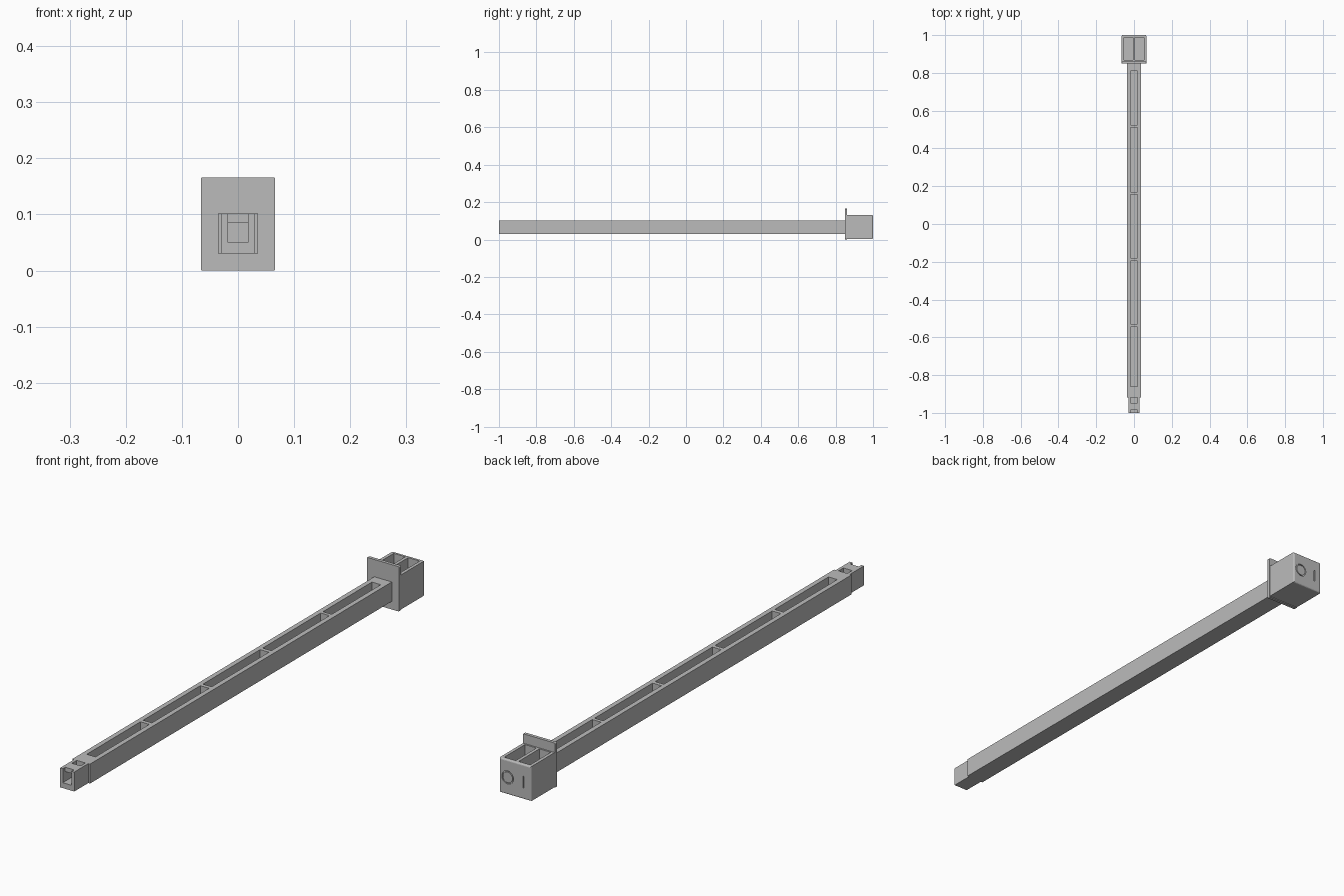
import bpy, bmesh, math
from mathutils import Matrix, Vector

if "Cube" in bpy.data.objects:
    bpy.data.objects.remove(bpy.data.objects["Cube"])

grey = bpy.data.materials.new("plain_grey")
grey.use_nodes = True
COLOUR = (0.5, 0.5, 0.5, 1)
grey.diffuse_color = COLOUR
grey.node_tree.nodes["Principled BSDF"].inputs["Base Color"].default_value = COLOUR


def finish(name, bm):
    mesh = bpy.data.meshes.new(name)
    bm.to_mesh(mesh)
    bm.free()
    mesh.materials.append(grey)
    obj = bpy.data.objects.new(name, mesh)
    bpy.context.collection.objects.link(obj)
    return obj


def box(name, xs, ys, zs, rounded=None, radius=0.0, segments=3):
    """Box between limits; edges accepted by the rule are rounded."""
    bm = bmesh.new()
    bmesh.ops.create_cube(bm, size=1)
    for v in bm.verts:
        v.co = Vector((lim[0] if c < 0 else lim[1]) for c, lim in zip(v.co, (xs, ys, zs)))
    if rounded:
        edges = [e for e in bm.edges if rounded(e)]
        bmesh.ops.bevel(bm, geom=edges, offset=radius, segments=segments,
                        profile=0.5, affect='EDGES')
    return finish(name, bm)


def cut(target, cutter):
    """Subtract the cutter, then discard it."""
    cutter.hide_render = True
    mod = target.modifiers.new("cut", 'BOOLEAN')
    mod.operation, mod.solver, mod.object = 'DIFFERENCE', 'EXACT', cutter
    bpy.context.view_layer.objects.active = target
    bpy.ops.object.modifier_apply(modifier=mod.name)
    bpy.data.objects.remove(cutter)


def ring(name, centre, outer, inner, depth, sides=32):
    """Flat annular solid with its axis along y."""
    bm = bmesh.new()
    rows = []
    for r, y in ((outer, -depth), (outer, depth), (inner, depth), (inner, -depth)):
        rows.append([bm.verts.new(Vector(centre) + Vector((
            r * math.cos(math.tau * i / sides), y, r * math.sin(math.tau * i / sides))))
            for i in range(sides)])
    for k in range(4):
        a, b = rows[k], rows[(k + 1) % 4]
        for i in range(sides):
            j = (i + 1) % sides
            bm.faces.new((a[i], a[j], b[j], b[i]))
    bmesh.ops.recalc_face_normals(bm, faces=bm.faces)
    return finish(name, bm)


LOW, HIGH, FLOOR, OVER = 0.03, 0.102, 0.045, 0.2
SLOT = (-0.018, 0.018)

# Long beam with a row of open pockets
beam = box("beam", (-0.036, 0.036), (-0.918, 0.852), (LOW, HIGH))
for ys in ((-0.86, -0.545), (-0.53, -0.195), (-0.18, 0.155), (0.17, 0.51), (0.523, 0.81)):
    cut(beam, box("pocket_cutter", SLOT, ys, (FLOOR, OVER)))

# Narrower hollow tip with a latch hole and an end notch
tip = box("tip", (-0.029, 0.029), (-1, -0.918), (LOW, HIGH))
cut(tip, box("channel_cutter", SLOT, (-1.1, -0.919), (0.05, 0.086)))
cut(tip, box("notch_cutter", SLOT, (-1.1, -0.986), (0.06, OVER)))
cut(tip, box("hole_cutter", SLOT, (-0.947, -0.919), (0.06, OVER)))

# Upright flange with softened corners
flange = box("flange", (-0.066, 0.066), (0.849, 0.861), (0, 0.166),
             lambda e: abs(e.verts[0].co.y - e.verts[1].co.y) > 0.001, 0.003)

# Head block, rounded at the rear, with two pockets
head = box("head", (-0.065, 0.065), (0.861, 1), (0.003, 0.131),
           lambda e: all(v.co.y > 0.99 for v in e.verts), 0.005)
for side in (-1, 1):
    xs = sorted((side * 0.006, side * 0.053))
    cut(head, box("pocket_cutter", xs, (0.867, 0.988), (0.02, OVER)))

# Engraved round and upright grooves on the rear
cut(head, ring("round_cutter", (0.031, 1, 0.066), 0.024, 0.020, 0.004))
cut(head, box("upright_cutter", (-0.037, -0.033), (0.996, 1.01), (0.044, 0.088)))
